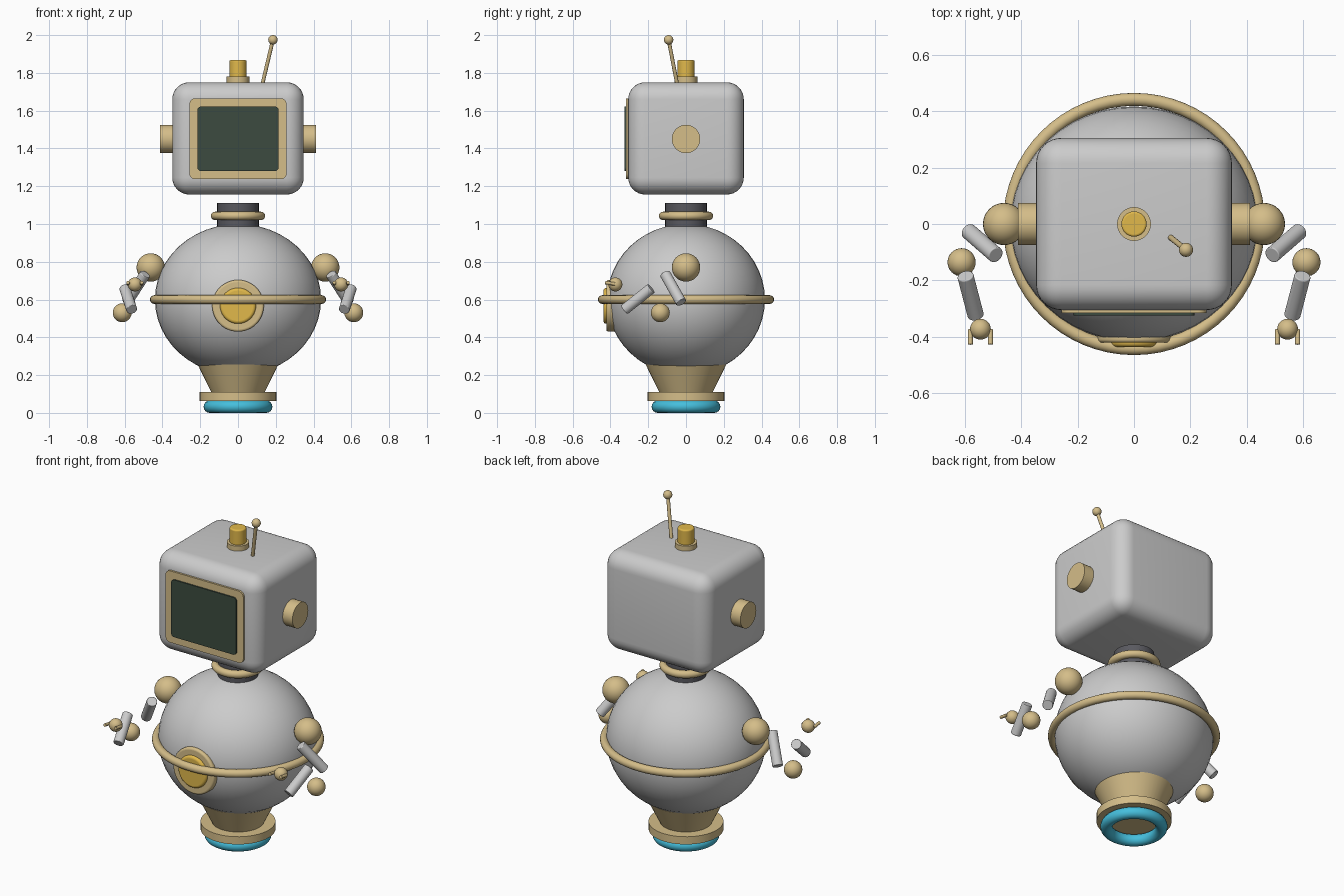
import bpy, bmesh, math
from mathutils import Vector

if "Cube" in bpy.data.objects:
    bpy.data.objects.remove(bpy.data.objects["Cube"])


def material(name, rgb):
    m = bpy.data.materials.new(name)
    m.diffuse_color = (*rgb, 1)
    m.use_nodes = True
    m.node_tree.nodes["Principled BSDF"].inputs["Base Color"].default_value = m.diffuse_color
    return m


BEIGE = material("beige", (0.66, 0.51, 0.25))
GOLD = material("gold", (0.75, 0.48, 0.07))
DARK = material("dark_grey", (0.10, 0.10, 0.115))
SCREEN = material("screen_green", (0.045, 0.07, 0.05))
CYAN = material("cyan", (0.06, 0.52, 0.72))


def finish(name, mat, bevel=0):
    o = bpy.context.object
    o.name = name
    if mat:
        o.data.materials.append(mat)
    if bevel:
        b = o.modifiers.new("bevel", "BEVEL")
        b.width, b.segments, b.limit_method = bevel, 5, "ANGLE"
    bpy.ops.object.shade_smooth_by_angle(angle=math.radians(35))
    return o


def ball(name, loc, scale, mat=None, segs=32):
    bpy.ops.mesh.primitive_uv_sphere_add(segments=segs, ring_count=segs // 2, radius=1, location=loc)
    bpy.context.object.scale = scale if isinstance(scale, tuple) else (scale,) * 3
    return finish(name, mat)


def rod(name, a, b, r, mat=None, r2=None, bevel=0, segs=48):
    a, b = Vector(a), Vector(b)
    bpy.ops.mesh.primitive_cone_add(vertices=segs, radius1=r, radius2=r if r2 is None else r2,
                                    depth=(b - a).length, location=(a + b) / 2)
    bpy.context.object.rotation_euler = (b - a).to_track_quat("Z", "Y").to_euler()
    return finish(name, mat, bevel)


def ring(name, z, major, minor, mat):
    bpy.ops.mesh.primitive_torus_add(major_segments=64, minor_segments=16, location=(0, 0, z),
                                     major_radius=major, minor_radius=minor)
    return finish(name, mat)


def box(name, loc, size, r, mat=None, only_y=False):
    # rounded box; only_y rounds just the corners running front to back
    bpy.ops.mesh.primitive_cube_add(size=1, location=loc)
    me = bpy.context.object.data
    bm = bmesh.new()
    bm.from_mesh(me)
    bmesh.ops.scale(bm, vec=size, verts=bm.verts)
    edges = [e for e in bm.edges
             if not only_y or abs(e.verts[0].co.y - e.verts[1].co.y) > 1e-4]
    bmesh.ops.bevel(bm, geom=edges, offset=r, segments=8, profile=0.5, affect="EDGES")
    bm.to_mesh(me)
    bm.free()
    return finish(name, mat)


# Base
ring("base_glow_ring", 0.033, 0.149, 0.033, CYAN)
rod("base_disc", (0, 0, 0.064), (0, 0, 0.11), 0.203, BEIGE)
rod("base_cone", (0, 0, 0.10), (0, 0, 0.255), 0.137, BEIGE, r2=0.213)

# Body
ball("body", (0, 0, 0.6), (0.44, 0.418, 0.4), segs=48)
ring("belt", 0.6, 0.443, 0.023, BEIGE)
rod("chest_plate", (0, -0.36, 0.567), (0, -0.422, 0.567), 0.137, BEIGE, bevel=0.012)
rod("chest_light", (0, -0.38, 0.567), (0, -0.437, 0.567), 0.095, GOLD, bevel=0.015)

# Neck
rod("neck", (0, 0, 0.98), (0, 0, 1.11), 0.11, DARK)
ring("neck_ring", 1.043, 0.122, 0.022, BEIGE)

# Head
box("head", (0, 0, 1.453), (0.696, 0.612, 0.594), 0.09)
box("screen_frame", (0, -0.303, 1.451), (0.514, 0.028, 0.428), 0.03, BEIGE, True)
box("screen", (0, -0.310, 1.451), (0.43, 0.03, 0.342), 0.02, SCREEN, True)
rod("cap_base", (0, 0, 1.74), (0, 0, 1.78), 0.06, BEIGE)
rod("cap_light", (0, 0, 1.77), (0, 0, 1.868), 0.045, GOLD, bevel=0.008)
rod("antenna", (0.128, -0.046, 1.735), (0.185, -0.092, 1.975), 0.01, BEIGE, segs=16)
ball("antenna_tip", (0.185, -0.092, 1.975), 0.025, BEIGE, 24)

# Ears and arms, mirrored left and right
for side, s in (("left", -1), ("right", 1)):
    rod(side + "_ear", (s * 0.3, 0, 1.45), (s * 0.412, 0, 1.45), 0.075, BEIGE)
    ball(side + "_shoulder", (s * 0.462, 0, 0.77), 0.075, BEIGE)
    ball(side + "_elbow", (s * 0.613, -0.136, 0.53), 0.05, BEIGE)
    ball(side + "_hand", (s * 0.546, -0.374, 0.68), 0.037, BEIGE)
    for part, mid, axis, length in (
            ("_upper_arm", (s * 0.54, -0.068, 0.66), (-s * 0.155, -0.135, 0.24), 0.198),
            ("_forearm", (s * 0.581, -0.255, 0.603), (-s * 0.2, -0.766, -0.61), 0.185)):
        half = Vector(axis).normalized() * length / 2
        rod(side + part, Vector(mid) - half, Vector(mid) + half, 0.029, segs=32, bevel=0.004)
    for n, dx in (("outer", 0.036), ("inner", -0.036)):
        x = s * (0.546 + dx)
        rod(f"{side}_{n}_finger", (x, -0.375, 0.682), (x, -0.428, 0.69), 0.009, BEIGE, segs=12)
